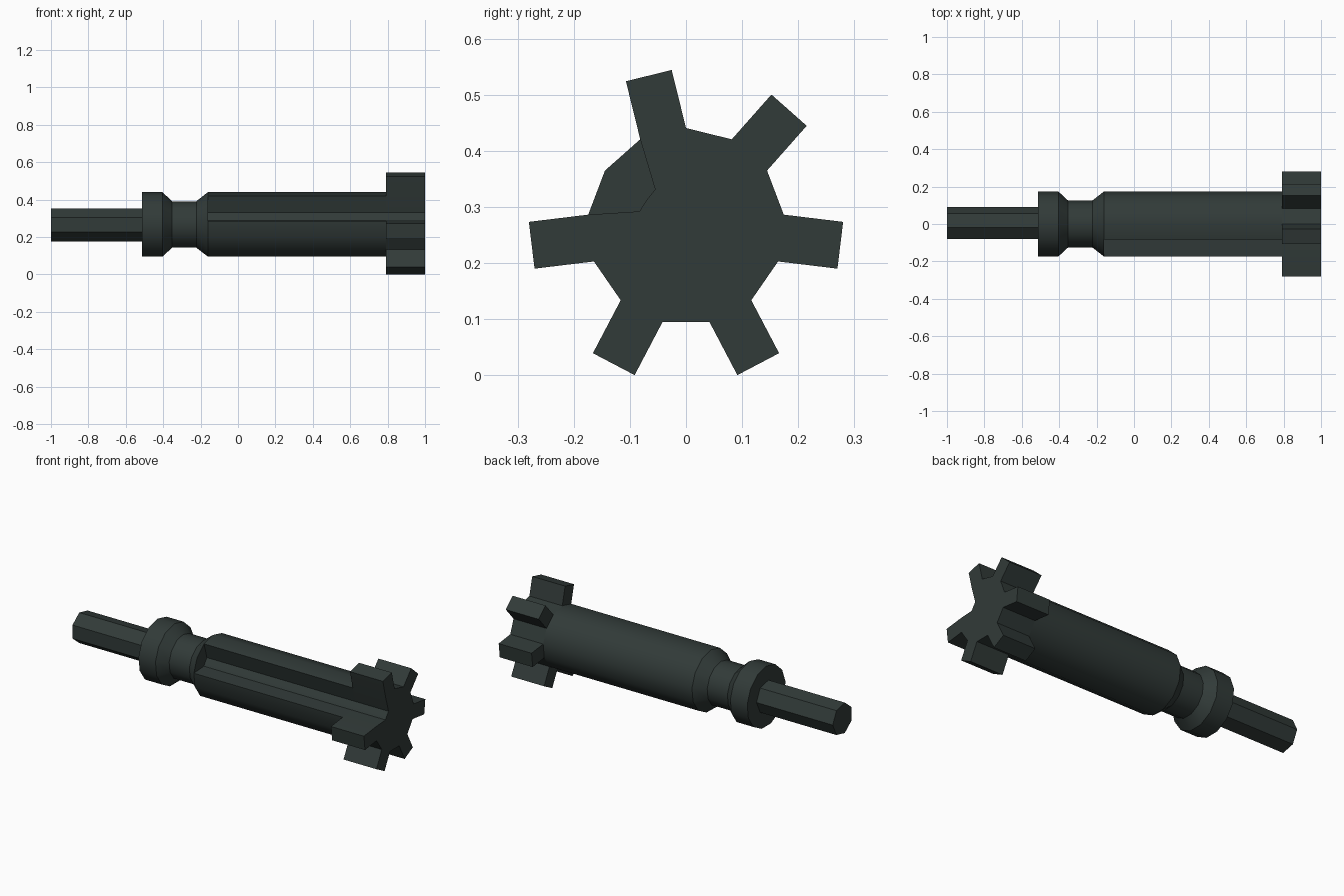
import bpy, bmesh, math

if "Cube" in bpy.data.objects:
    bpy.data.objects.remove(bpy.data.objects["Cube"])

ZC = 0.265          # height of the long axis
N = 13              # sides of the main barrel
R = 0.1755          # barrel radius
TIP = 0.277         # distance from the axis to the lug tips

steel = bpy.data.materials.new("dark gunmetal")
steel.diffuse_color = (0.031, 0.043, 0.040, 1)
steel.use_nodes = True
steel.node_tree.nodes["Principled BSDF"].inputs["Base Color"].default_value = steel.diffuse_color
steel.roughness = 0.6


def ring(n, r, start):
    """Points (y, z offset) of a regular polygon, starting angle in radians."""
    return [(r * math.cos(start + i * 2 * math.pi / n),
             r * math.sin(start + i * 2 * math.pi / n)) for i in range(n)]


def loft(name, sections, cap_start=True, cap_end=True):
    """Skin a list of (x, outline) sections with equal point counts."""
    bm = bmesh.new()
    loops = [[bm.verts.new((x, y, z + ZC)) for y, z in pts] for x, pts in sections]
    for a, b in zip(loops, loops[1:]):
        for i in range(len(a)):
            j = (i + 1) % len(a)
            bm.faces.new((a[i], b[i], b[j], a[j]))
    if cap_start:
        bm.faces.new(loops[0])
    if cap_end:
        bm.faces.new(loops[-1][::-1])
    # outlines run counter-clockwise seen from +x, so turn every face outward
    bmesh.ops.reverse_faces(bm, faces=bm.faces[:])
    if cap_start and cap_end:
        bmesh.ops.recalc_face_normals(bm, faces=bm.faces[:])
    me = bpy.data.meshes.new(name)
    bm.to_mesh(me)
    bm.free()
    me.materials.append(steel)
    ob = bpy.data.objects.new(name, me)
    bpy.context.collection.objects.link(ob)
    bpy.context.view_layer.objects.active = ob
    ob.select_set(True)
    bpy.ops.object.shade_smooth_by_angle(angle=math.radians(30))
    ob.select_set(False)
    return ob


def barrel_outline(lugs):
    """Barrel section with the side groove; lug faces are pushed out if wanted."""
    step = 2 * math.pi / N
    pts = ring(N, R, -math.pi / 2 - step / 2)   # face 0 is the flat underside
    out = []
    for i in range(N):
        p, q = pts[i], pts[(i + 1) % N]
        if i == 9:                              # second groove face is removed
            continue
        out.append(p)
        if i == 8:                              # groove replaces faces 8 and 9
            out += [(-0.055, 0.066), (-0.071, 0.046), (-0.083, 0.027)]
        elif lugs and i in (1, 3, 5, 7, 10, 12):
            a = -math.pi / 2 + i * step
            d = TIP - R * math.cos(step / 2)
            dy, dz = d * math.cos(a), d * math.sin(a)
            out += [(p[0] + dy, p[1] + dz), (q[0] + dy, q[1] + dz)]
    return out


# seven-sided rear rod
rod = ring(7, 0.09, 0)
loft("rear_rod", [(-1, rod), (-0.51, rod)])

# collar, waist and shoulder turned in one piece
loft("collar_and_neck", [(x, ring(N, r, math.pi / 2)) for x, r in (
    (-0.513, R), (-0.405, R), (-0.352, 0.126), (-0.223, 0.126), (-0.16, R))])

# grooved barrel
body = barrel_outline(False)
loft("grooved_barrel", [(-0.16, body), (0.79, body)], False, False)

# head with six locking lugs
head = barrel_outline(True)
loft("lugged_head", [(0.79, head), (1, head)])
